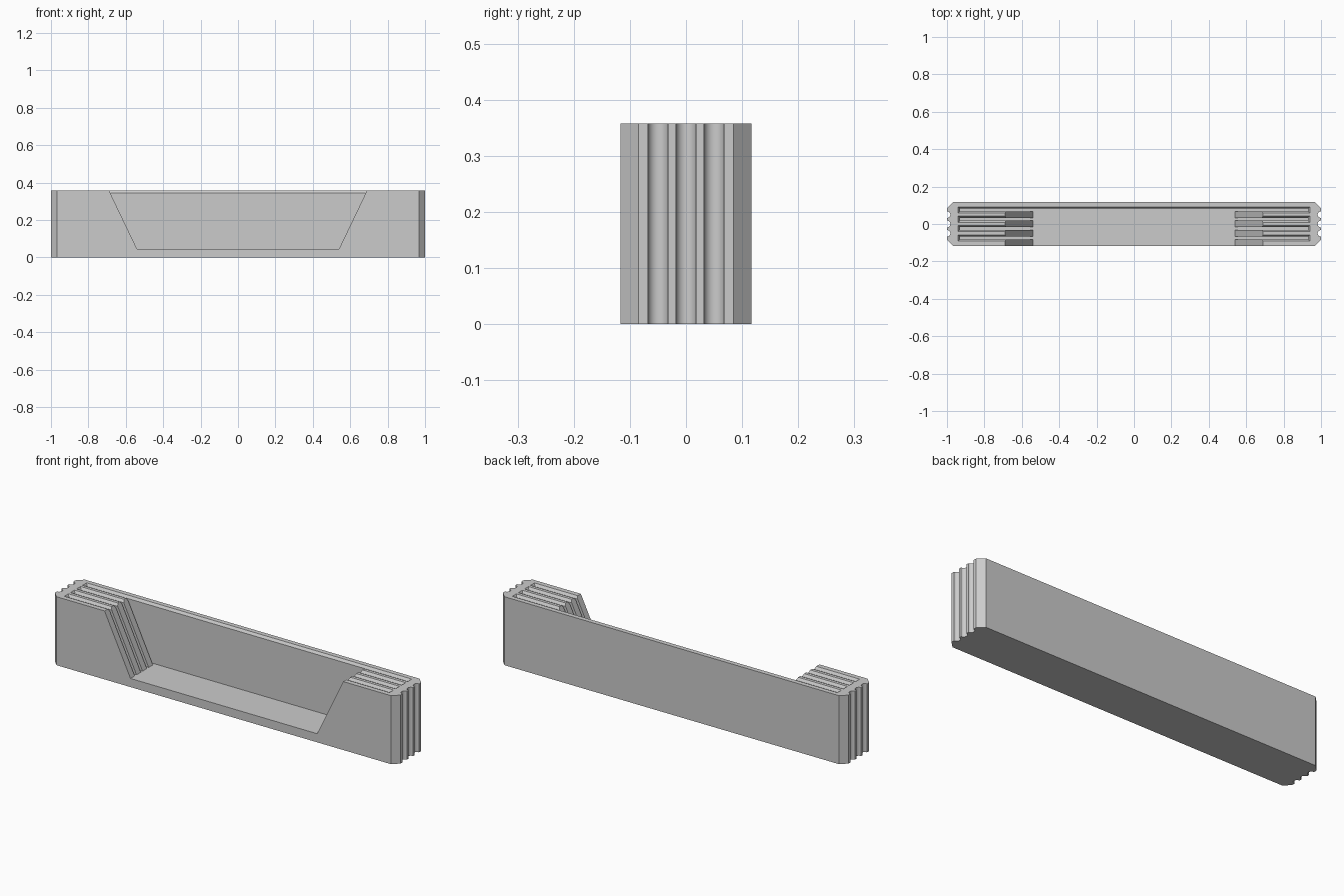
import bpy, bmesh, math

cube = bpy.data.objects.get("Cube")
if cube:
    bpy.data.objects.remove(cube, do_unlink=True)

HALF_L, HALF_W, HEIGHT = 1.0, 0.117, 0.358
CORNER = 0.032            # chamfer on the upright corners
FLOOR, LIP = 0.045, 0.345  # tray floor, start of the slot lead-in
PITCH, SLOT_W = 0.05, 0.015
WALL_Y = 0.083            # inner face of the back wall
GROOVE_R = 0.018

grey = bpy.data.materials.new("plain grey")
grey.use_nodes = True
colour = (0.6, 0.6, 0.6, 1)
grey.diffuse_color = colour
grey.node_tree.nodes["Principled BSDF"].inputs["Base Color"].default_value = colour


def loft(name, rings):
    """Closed solid through matching rings of points."""
    bm = bmesh.new()
    loops = [[bm.verts.new(p) for p in ring] for ring in rings]
    n = len(loops[0])
    for a, b in zip(loops, loops[1:]):
        for i in range(n):
            j = (i + 1) % n
            bm.faces.new((a[i], a[j], b[j], b[i]))
    bm.faces.new(loops[0])
    bm.faces.new(loops[-1])
    bmesh.ops.recalc_face_normals(bm, faces=bm.faces)
    mesh = bpy.data.meshes.new(name)
    bm.to_mesh(mesh)
    bm.free()
    mesh.materials.append(grey)
    obj = bpy.data.objects.new(name, mesh)
    bpy.context.collection.objects.link(obj)
    return obj


def cut(target, cutter):
    """Subtract the cutter, then discard it."""
    bpy.context.view_layer.objects.active = target
    mod = target.modifiers.new("cut", 'BOOLEAN')
    mod.operation, mod.solver, mod.object = 'DIFFERENCE', 'EXACT', cutter
    bpy.ops.object.modifier_apply(modifier=mod.name)
    bpy.data.objects.remove(cutter, do_unlink=True)


# Plan outline: chamfered corners with three round grooves in each end
end = [(HALF_L - CORNER, -HALF_W), (HALF_L, CORNER - HALF_W)]
for y in (-PITCH, 0, PITCH):
    for k in range(13):
        a = math.pi * k / 12
        end.append((HALF_L - GROOVE_R * math.sin(a), y - GROOVE_R * math.cos(a)))
end += [(HALF_L, HALF_W - CORNER), (HALF_L - CORNER, HALF_W)]
outline = end + [(-x, -y) for x, y in end]
tray = loft("slotted_tray_body", [[(x, y, z) for x, y in outline] for z in (0, HEIGHT)])


# Four long slots with flared tops
def rectangle(y, z, flare):
    x, w = 0.931 + flare, SLOT_W / 2 + flare
    return [(-x, y - w, z), (x, y - w, z), (x, y + w, z), (-x, y + w, z)]


for i in range(4):
    y = WALL_Y - SLOT_W / 2 - i * PITCH
    cut(tray, loft("slot_cutter", [rectangle(y, FLOOR, 0), rectangle(y, LIP, 0),
                                   rectangle(y, HEIGHT + 0.004, 0.012)]))

# Sloped opening through the front, leaving the back wall standing
slope = (0.69 - 0.54) / (HEIGHT - FLOOR)
top = HEIGHT + 0.1
wide = 0.54 + slope * (top - FLOOR)
opening = [(-0.54, FLOOR), (0.54, FLOOR), (wide, top), (-wide, top)]
cut(tray, loft("opening_cutter", [[(x, y, z) for x, z in opening] for y in (-0.2, WALL_Y)]))

# Smooth the round grooves, keep every other edge crisp
bpy.ops.object.select_all(action='DESELECT')
tray.select_set(True)
bpy.context.view_layer.objects.active = tray
bpy.ops.object.shade_smooth_by_angle(angle=math.radians(25))
